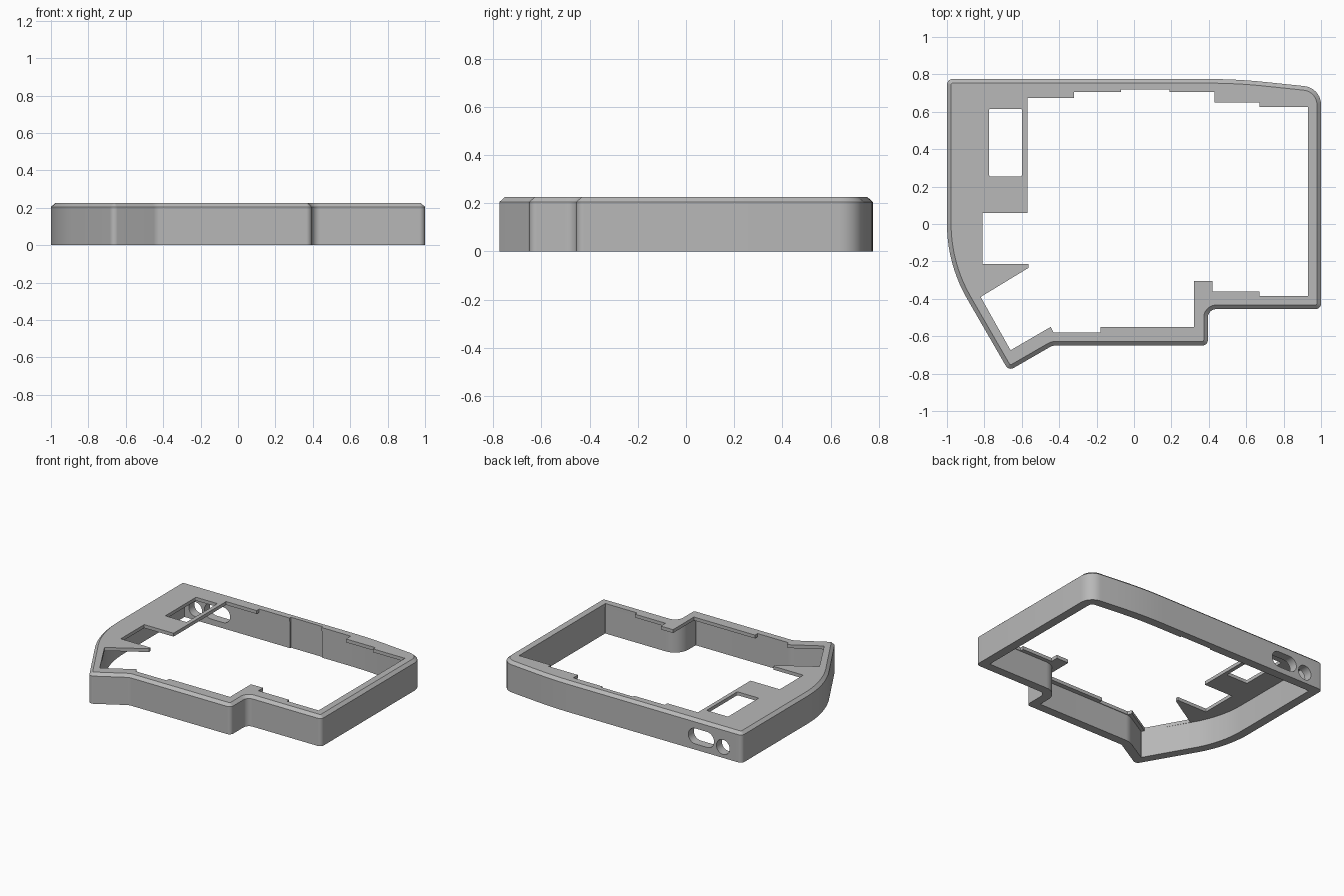
import bpy, bmesh, math
from mathutils import Vector, Matrix

cube = bpy.data.objects.get("Cube")
if cube:
    bpy.data.objects.remove(cube, do_unlink=True)

HEIGHT, SHOULDER, BEVEL, WALL, PLATE_BOTTOM = 0.225, 0.205, 0.022, 0.065, 0.2

# Outer footprint, counter-clockwise: x, y, corner radius
FOOTPRINT = [(-1, 0.775, 0.03), (-1, -0.213, 0.8), (-0.67, -0.785, 0.03),
             (-0.436, -0.65, 0.06), (0.395, -0.65, 0.03), (0.395, -0.455, 0.045),
             (1, -0.455, 0.03), (1, 0.728, 0.1), (0.55, 0.775, 2.9)]

# Stepped opening in the top plate
OPENING = [(-0.57, 0.675), (-0.57, 0.06), (-0.81, 0.06), (-0.81, -0.215),
           (-0.565, -0.215), (-0.565, -0.235), (-0.82, -0.39), (-0.66, -0.675),
           (-0.445, -0.55), (-0.43, -0.58), (-0.18, -0.58), (-0.18, -0.55),
           (0.32, -0.55), (0.32, -0.305), (0.42, -0.305), (0.42, -0.36),
           (0.67, -0.36), (0.67, -0.385), (0.93, -0.385), (0.93, 0.625),
           (0.67, 0.625), (0.67, 0.65), (0.43, 0.65), (0.43, 0.705),
           (0.19, 0.705), (0.19, 0.72), (-0.07, 0.72), (-0.07, 0.705),
           (-0.32, 0.705), (-0.32, 0.675)]


def rounded(corners, inset=0.0, steps=10):
    """Inset a polygon by a distance and fillet its corners."""
    points = []
    for i, (x, y, radius) in enumerate(corners):
        p = Vector((x, y))
        before = Vector(corners[i - 1][:2])
        after = Vector(corners[(i + 1) % len(corners)][:2])
        a, b = (p - before).normalized(), (after - p).normalized()
        turn = math.atan2(a.x * b.y - a.y * b.x, a.dot(b))
        side = 1 if turn > 0 else -1
        na, nb = Vector((-a.y, a.x)), Vector((-b.y, b.x))
        p = p + (na + nb) * inset / (1 + na.dot(nb))
        r = max(radius - side * inset, 0.004)
        start = p - a * r * math.tan(abs(turn) / 2)
        centre = start + na * side * r
        for k in range(steps + 1):
            spoke = Matrix.Rotation(turn * k / steps, 2) @ (start - centre)
            points.append(centre + spoke)
    return points


def loft(name, rings):
    """Solid through matching rings, each given as (points, z)."""
    bm = bmesh.new()
    loops = [[bm.verts.new((p[0], p[1], z)) for p in pts] for pts, z in rings]
    for low, high in zip(loops, loops[1:]):
        n = len(low)
        for i in range(n):
            j = (i + 1) % n
            bm.faces.new((low[i], low[j], high[j], high[i]))
    bm.faces.new(loops[0][::-1])
    bm.faces.new(loops[-1])
    bmesh.ops.recalc_face_normals(bm, faces=bm.faces)
    mesh = bpy.data.meshes.new(name)
    bm.to_mesh(mesh)
    bm.free()
    obj = bpy.data.objects.new(name, mesh)
    bpy.context.collection.objects.link(obj)
    return obj


def prism(name, points, low, high):
    return loft(name, [(points, low), (points, high)])


def box_outline(x, y, w, h, radius):
    return rounded([(x - w / 2, y - h / 2, radius), (x + w / 2, y - h / 2, radius),
                    (x + w / 2, y + h / 2, radius), (x - w / 2, y + h / 2, radius)])


def port(name, x, z, w, h):
    """Round-ended cutter running through the back wall."""
    obj = prism(name, box_outline(x, z, w, h, h / 2 - 0.001), -0.9, -0.6)
    obj.data.transform(Matrix.Rotation(math.pi / 2, 4, 'X'))
    return obj


# Case body with a chamfered top edge
case = loft("case_frame", [(rounded(FOOTPRINT), 0), (rounded(FOOTPRINT), SHOULDER),
                           (rounded(FOOTPRINT, BEVEL), HEIGHT)])

# Hollow underside, plate opening, display window and back ports
cutters = [
    prism("cavity_cutter", rounded(FOOTPRINT, WALL), -0.1, PLATE_BOTTOM),
    prism("opening_cutter", OPENING, -0.15, 0.4),
    prism("window_cutter", box_outline(-0.687, 0.435, 0.175, 0.36, 0.006), 0.1, 0.4),
    port("slot_port_cutter", -0.667, 0.1, 0.21, 0.115),
    port("round_port_cutter", -0.846, 0.08, 0.108, 0.108),
]
bpy.ops.object.select_all(action='DESELECT')
bpy.context.view_layer.objects.active = case
case.select_set(True)
for cutter in cutters:
    cutter.hide_render = True
    mod = case.modifiers.new(cutter.name, 'BOOLEAN')
    mod.operation = 'DIFFERENCE'
    mod.solver = 'EXACT'
    mod.object = cutter
    bpy.ops.object.modifier_apply(modifier=mod.name)
    bpy.data.objects.remove(cutter, do_unlink=True)

# Grey plastic
grey = bpy.data.materials.new("grey_plastic")
grey.use_nodes = True
colour = (0.48, 0.48, 0.48, 1)
grey.diffuse_color = colour
grey.node_tree.nodes["Principled BSDF"].inputs["Base Color"].default_value = colour
case.data.materials.clear()
case.data.materials.append(grey)

bpy.ops.object.shade_smooth_by_angle(angle=math.radians(30))
